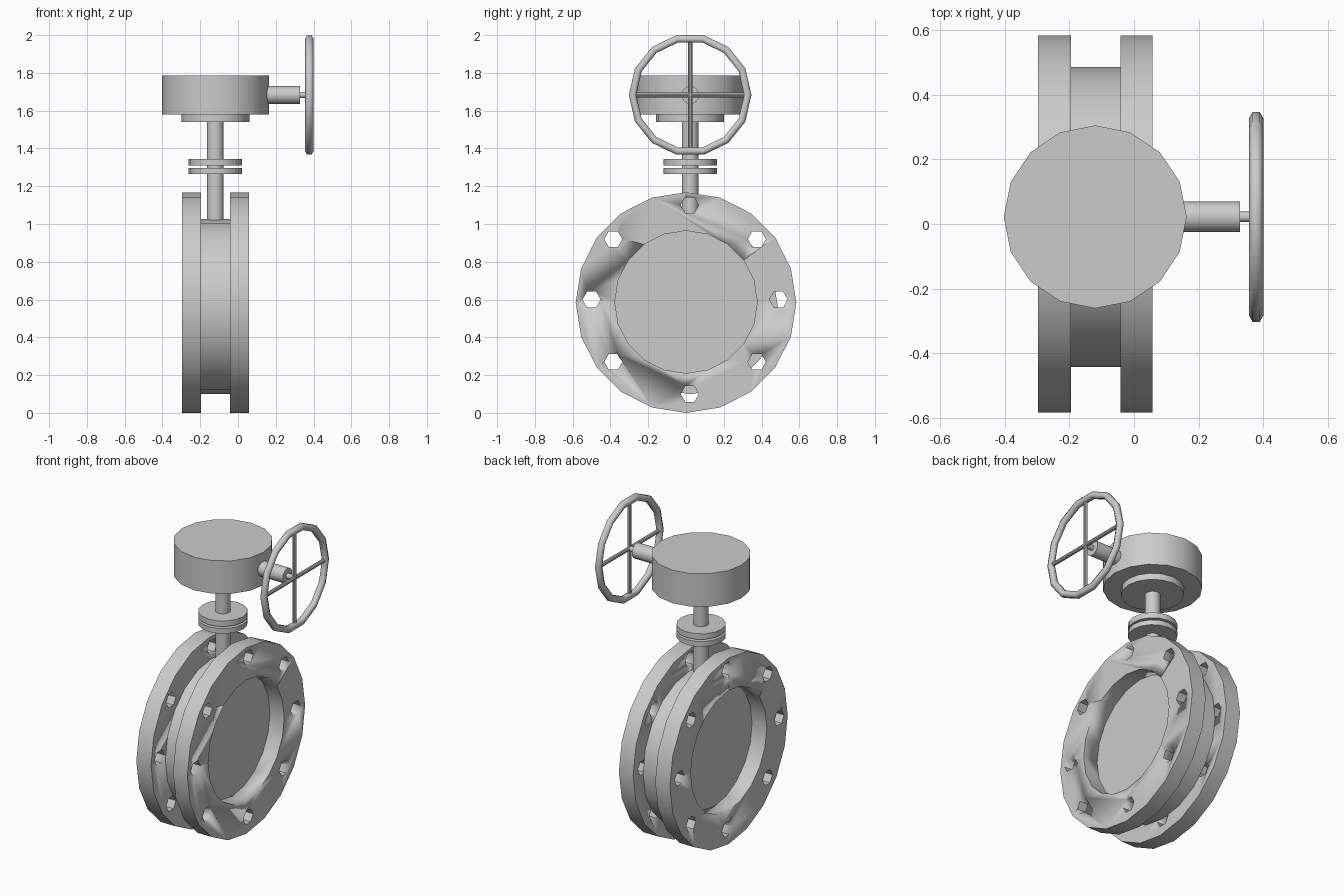
import bpy
from math import pi, sin, cos, radians

if "Cube" in bpy.data.objects:
    bpy.data.objects.remove(bpy.data.objects["Cube"])

# One plain metal colour
metal = bpy.data.materials.new("grey_metal")
metal.use_nodes = True
GREY = (0.6, 0.6, 0.6, 1)
metal.diffuse_color = GREY
metal.node_tree.nodes["Principled BSDF"].inputs["Base Color"].default_value = GREY

AXIS_X, AXIS_Y = -0.12, 0.022      # stem axis
WHEEL_X, SHAFT_Z = 0.378, 1.683    # handwheel plane and shaft height
ROTATION = {"x": (0, pi / 2, 0), "y": (pi / 2, 0, 0), "z": (0, 0, 0)}


def cylinder(name, axis, start, end, radius, sides, centre):
    """Cylinder along an axis; centre gives the other two coordinates in xyz order."""
    mid = list(centre)
    mid.insert("xyz".index(axis), (start + end) / 2)
    bpy.ops.mesh.primitive_cylinder_add(vertices=sides, radius=radius, depth=end - start,
                                        location=mid, rotation=ROTATION[axis])
    obj = bpy.context.object
    obj.name = name
    obj.data.materials.append(metal)
    bpy.ops.object.shade_smooth_by_angle(angle=radians(35))
    return obj


def cut(target, cutter):
    mod = target.modifiers.new("hole", "BOOLEAN")
    mod.operation = "DIFFERENCE"
    mod.solver = "EXACT"
    mod.object = cutter
    bpy.context.view_layer.objects.active = target
    bpy.ops.object.modifier_apply(modifier=mod.name)
    bpy.data.objects.remove(cutter)


# Bolt hole centres (y, z)
bolts = [(0.02, 1.10), (0.02, 0.10), (-0.5, 0.6), (0.49, 0.6)]
bolts += [(y, z) for y in (-0.385, 0.375) for z in (0.27, 0.92)]

# Pipe flanges with open bore and hexagonal bolt holes
for name, x0, x1 in (("right_flange", -0.297, -0.195), ("left_flange", -0.042, 0.057)):
    flange = cylinder(name, "x", x0, x1, 0.584, 20, (0, 0.584))
    cut(flange, cylinder("bore_cutter", "x", x0 - 0.1, x1 + 0.1, 0.377, 20, (0, 0.587)))
    for bolt in bolts:
        cut(flange, cylinder("bolt_cutter", "x", x0 - 0.1, x1 + 0.1, 0.048, 6, bolt))

# Valve body between the flanges, closing the bore
cylinder("valve_body", "x", -0.195, -0.042, 0.464, 20, (AXIS_Y, 0.563))

# Stem, collars and gearbox
stem_axis = (AXIS_X, AXIS_Y)
for name, z0, z1, radius in (
        ("stem", 1.0, 1.56, 0.044),
        ("lower_collar", 1.265, 1.297, 0.141),
        ("upper_collar", 1.31, 1.345, 0.141),
        ("gearbox_base", 1.54, 1.59, 0.18),
        ("gearbox", 1.58, 1.787, 0.283)):
    cylinder(name, "z", z0, z1, radius, 16, stem_axis)

# Handwheel shaft and spokes
shaft_axis = (AXIS_Y, SHAFT_Z)
cylinder("shaft_sleeve", "x", 0.1, 0.328, 0.047, 16, shaft_axis)
cylinder("shaft", "x", 0.3, WHEEL_X, 0.016, 12, shaft_axis)
cylinder("upright_spoke", "z", SHAFT_Z - 0.298, SHAFT_Z + 0.298, 0.012, 10, (WHEEL_X, AXIS_Y))
cylinder("level_spoke", "y", AXIS_Y - 0.3, AXIS_Y + 0.3, 0.012, 10, (WHEEL_X, SHAFT_Z))

# Handwheel rim: a ring with a hexagonal section
MAJOR, MINOR, RING, TUBE = 14, 6, 0.305, 0.0225
verts, faces = [], []
for i in range(MAJOR):
    a = 2 * pi * i / MAJOR
    for j in range(MINOR):
        b = 2 * pi * j / MINOR
        r = RING + TUBE * sin(b)
        verts.append((WHEEL_X + TUBE * cos(b), AXIS_Y + r * cos(a), SHAFT_Z + r * sin(a)))
        i2, j2 = (i + 1) % MAJOR, (j + 1) % MINOR
        faces.append((i * MINOR + j, i2 * MINOR + j, i2 * MINOR + j2, i * MINOR + j2))
mesh = bpy.data.meshes.new("handwheel_rim")
mesh.from_pydata(verts, [], faces)
mesh.materials.append(metal)
mesh.shade_smooth()
rim = bpy.data.objects.new("handwheel_rim", mesh)
bpy.context.collection.objects.link(rim)

# Make the rim normals point outward
bpy.ops.object.select_all(action="DESELECT")
rim.select_set(True)
bpy.context.view_layer.objects.active = rim
bpy.ops.object.mode_set(mode="EDIT")
bpy.ops.mesh.select_all(action="SELECT")
bpy.ops.mesh.normals_make_consistent(inside=False)
bpy.ops.object.mode_set(mode="OBJECT")
